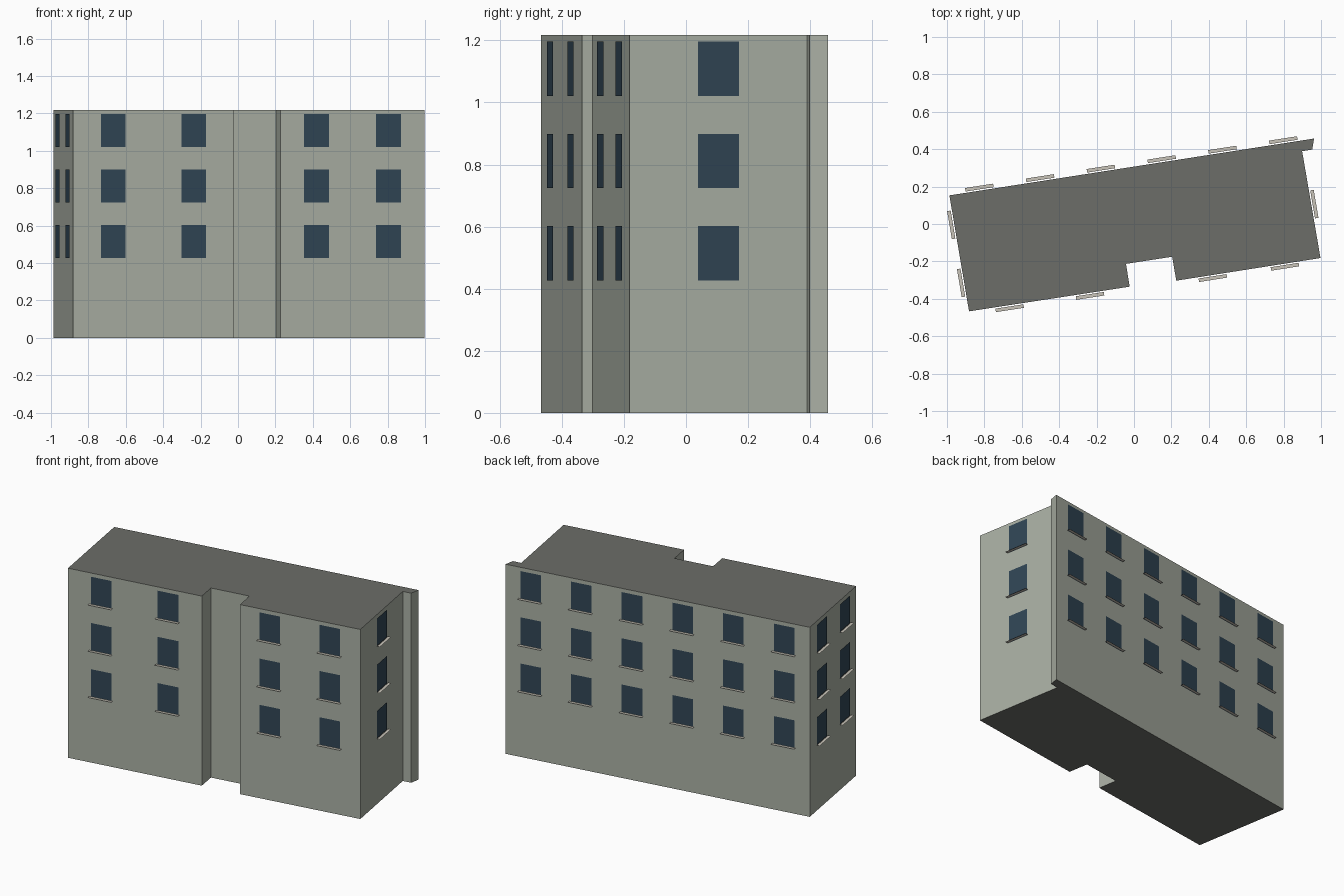
import bpy, bmesh
from mathutils import Vector

if "Cube" in bpy.data.objects:
    bpy.data.objects.remove(bpy.data.objects["Cube"])

HEIGHT = 1.218
# Footprint, counter-clockwise, and the number of window columns on each wall
FOOTPRINT = [
    ((-0.882, -0.467), 2),   # front left wing
    ((-0.023, -0.335), 0),   # entrance recess
    ((-0.043, -0.213), 0),
    ((0.204, -0.175), 0),
    ((0.226, -0.303), 2),    # front right wing
    ((0.997, -0.182), 1),    # right end
    ((0.899, 0.389), 0),     # corner spur
    ((0.953, 0.398), 0),
    ((0.963, 0.457), 6),     # back
    ((-0.987, 0.153), 2),    # left end
]
SILL_HEIGHTS = [0.427, 0.724, 1.021]
WINDOW_W, WINDOW_H = 0.134, 0.175
SILL_W, SILL_IN, SILL_OUT = 0.152, 0.007, 0.026
UP = Vector((0, 0, 1))


def material(name, rgb):
    m = bpy.data.materials.new(name)
    m.diffuse_color = (*rgb, 1)
    m.use_nodes = True
    m.node_tree.nodes["Principled BSDF"].inputs["Base Color"].default_value = m.diffuse_color
    return m


def add_object(name, bm, *mats):
    mesh = bpy.data.meshes.new(name)
    bm.to_mesh(mesh)
    bm.free()
    for m in mats:
        mesh.materials.append(m)
    obj = bpy.data.objects.new(name, mesh)
    bpy.context.collection.objects.link(obj)
    return obj


def quad(bm, origin, a, b):
    bm.faces.new([bm.verts.new(p) for p in (origin, origin + a, origin + a + b, origin + b)])


wall_mat = material("wall_render", (0.40, 0.43, 0.37))
roof_mat = material("roof_felt", (0.15, 0.155, 0.14))
glass_mat = material("window_glass", (0.03, 0.06, 0.09))
sill_mat = material("sill_stone", (0.58, 0.55, 0.48))

# Building body: extruded footprint with darker roof and base
bm = bmesh.new()
base = bm.faces.new([bm.verts.new((x, y, 0)) for (x, y), _ in FOOTPRINT])
top = bmesh.ops.extrude_face_region(bm, geom=[base], use_keep_orig=True)
bmesh.ops.translate(bm, vec=UP * HEIGHT,
                    verts=[v for v in top["geom"] if isinstance(v, bmesh.types.BMVert)])
bmesh.ops.recalc_face_normals(bm, faces=bm.faces)
for f in bm.faces:
    f.material_index = 1 if abs(f.normal.z) > 0.5 else 0
add_object("building_body", bm, wall_mat, roof_mat)

# Windows and thin sills, evenly spaced along each wall
windows, sills = bmesh.new(), bmesh.new()
for i, (start, count) in enumerate(FOOTPRINT):
    a = Vector((*start, 0))
    b = Vector((*FOOTPRINT[(i + 1) % len(FOOTPRINT)][0], 0))
    along = (b - a).normalized()
    out = along.cross(UP)
    for c in range(count):
        for z in SILL_HEIGHTS:
            mid = a.lerp(b, (c + 0.5) / count) + UP * z
            quad(windows, mid - along * WINDOW_W / 2 + out * 0.004,
                 along * WINDOW_W, UP * WINDOW_H)
            quad(sills, mid - along * SILL_W / 2 + out * SILL_OUT,
                 along * SILL_W, -out * (SILL_OUT - SILL_IN))
add_object("windows", windows, glass_mat)
add_object("window_sills", sills, sill_mat)
